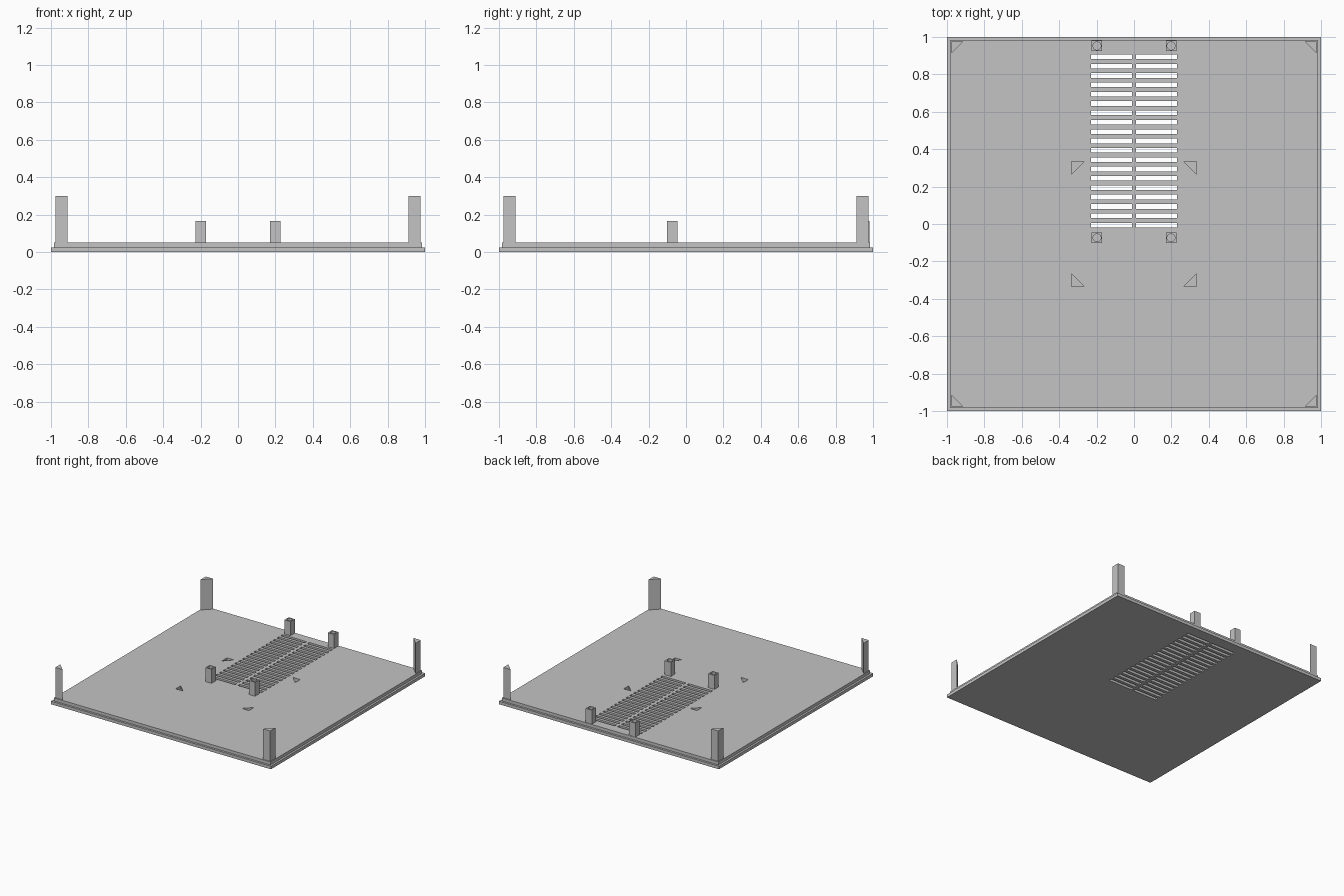
import bpy, bmesh

cube = bpy.data.objects.get("Cube")
if cube:
    bpy.data.objects.remove(cube, do_unlink=True)

grey = bpy.data.materials.new("light grey plastic")
grey.use_nodes = True
colour = (0.55, 0.55, 0.55, 1)
grey.diffuse_color = colour
grey.node_tree.nodes["Principled BSDF"].inputs["Base Color"].default_value = colour


def add_prism(bm, outline, z0, z1):
    """Extrude a flat outline from z0 to z1."""
    face = bm.faces.new([bm.verts.new((x, y, z0)) for x, y in outline])
    top = bmesh.ops.extrude_face_region(bm, geom=[face])["geom"]
    verts = [g for g in top if isinstance(g, bmesh.types.BMVert)]
    bmesh.ops.translate(bm, verts=verts, vec=(0, 0, z1 - z0))


def rect(x0, x1, y0, y1):
    return [(x0, y0), (x1, y0), (x1, y1), (x0, y1)]


def corner_triangle(sx, sy, outer, leg):
    """Right triangle with its square corner pointing outwards."""
    return [(sx * outer, sy * outer), (sx * (outer - leg), sy * outer),
            (sx * outer, sy * (outer - leg))]


def make_object(name, bm):
    bmesh.ops.recalc_face_normals(bm, faces=bm.faces)
    mesh = bpy.data.meshes.new(name)
    bm.to_mesh(mesh)
    bm.free()
    mesh.materials.append(grey)
    obj = bpy.data.objects.new(name, mesh)
    bpy.context.collection.objects.link(obj)
    return obj


def cut(obj, cutter):
    """Subtract the cutter, bake the result and drop the cutter."""
    cutter.hide_render = True
    mod = obj.modifiers.new("cut", "BOOLEAN")
    mod.operation = "DIFFERENCE"
    mod.solver = "EXACT"
    mod.object = cutter
    graph = bpy.context.evaluated_depsgraph_get()
    mesh = bpy.data.meshes.new_from_object(obj.evaluated_get(graph))
    obj.modifiers.clear()
    obj.data = mesh
    bpy.data.objects.remove(cutter, do_unlink=True)


SIGNS = [(sx, sy) for sx in (-1, 1) for sy in (-1, 1)]
STEP, TOP, EDGE = 0.025, 0.05, 0.977

# Stepped base plate: wide lower lip, slightly smaller upper layer
bm = bmesh.new()
add_prism(bm, rect(-1, 1, -1, 1), 0, STEP)
bmesh.ops.recalc_face_normals(bm, faces=bm.faces)
lid = max(bm.faces, key=lambda f: f.calc_center_median().z)
bmesh.ops.inset_region(bm, faces=[lid], thickness=1 - EDGE)
raised = bmesh.ops.extrude_face_region(bm, geom=[lid])["geom"]
bmesh.ops.translate(bm, vec=(0, 0, TOP - STEP),
                    verts=[g for g in raised if isinstance(g, bmesh.types.BMVert)])
if lid.is_valid:
    bmesh.ops.delete(bm, geom=[lid], context="FACES_ONLY")
base = make_object("base_plate", bm)

# Two columns of vent slots and four triangular pockets
bm = bmesh.new()
for row in range(19):
    y = -0.006 + 0.05 * row
    for x0, x1 in ((-0.229, -0.012), (0.012, 0.229)):
        add_prism(bm, rect(x0, x1, y - 0.0125, y + 0.0125), -0.1, 0.2)
for sx, sy in SIGNS:
    add_prism(bm, corner_triangle(sx, sy, 0.333, 0.066), 0.022, 0.2)
cut(base, make_object("vent_cutter", bm))

# Triangular corner posts
for sx, sy in SIGNS:
    bm = bmesh.new()
    add_prism(bm, corner_triangle(sx, sy, EDGE, 0.066), TOP, 0.3)
    side = "left" if sx > 0 else "right"
    end = "back" if sy > 0 else "front"
    make_object(f"corner_post_{end}_{side}", bm)

# Square standoffs with round screw holes
for x, side in ((-0.198, "right"), (0.198, "left")):
    for y, end in ((-0.074, "front"), (0.952, "back")):
        bm = bmesh.new()
        h = 0.028
        add_prism(bm, rect(x - h, x + h, y - h, y + h), TOP, 0.165)
        post = make_object(f"standoff_{end}_{side}", bm)
        bpy.ops.mesh.primitive_cylinder_add(vertices=32, radius=0.021, depth=0.2,
                                            location=(x, y, 0.16))
        hole = bpy.context.object
        hole.name = "screw_hole_cutter"
        hole.data.materials.append(grey)
        cut(post, hole)
